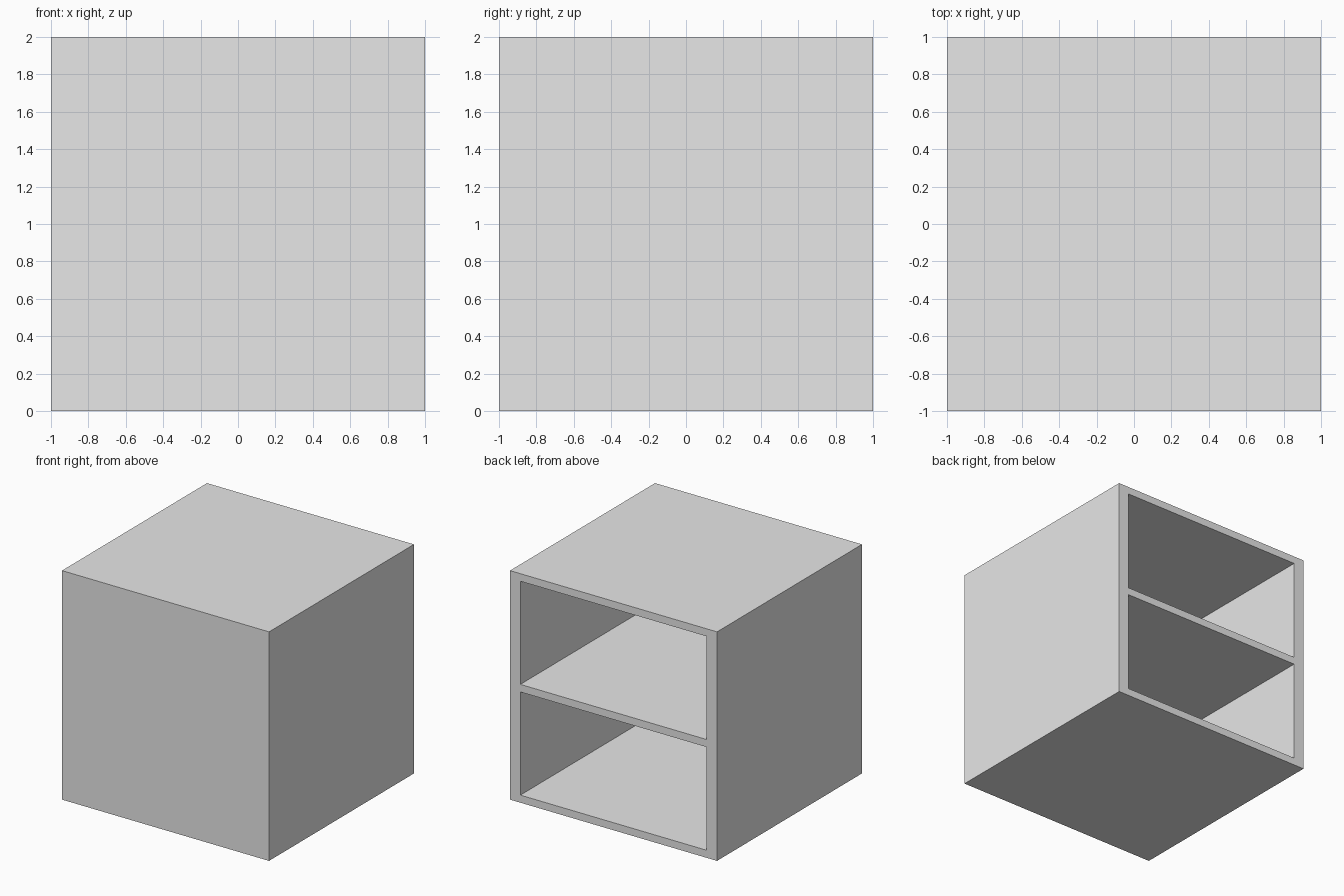
import bpy
import bmesh
from mathutils import Vector

SIDE = 0.1       # side wall thickness
BOARD = 0.066    # top, shelf and floor thickness
DEPTH = 1.92     # depth of each compartment
OPENING = (2 - 3 * BOARD) / 2

default_cube = bpy.data.objects.get("Cube")
if default_cube:
    bpy.data.objects.remove(default_cube, do_unlink=True)

# Plain grey finish
grey = bpy.data.materials.new("light_grey")
grey.use_nodes = True
colour = (0.8, 0.8, 0.8, 1)
grey.diffuse_color = colour
grey.node_tree.nodes["Principled BSDF"].inputs["Base Color"].default_value = colour

# Solid cube standing on the ground
bm = bmesh.new()
bmesh.ops.create_cube(bm, size=2)
bmesh.ops.translate(bm, verts=bm.verts, vec=(0, 0, 1))


def back_faces():
    return [f for f in bm.faces if f.normal.y > 0.9]


# Cut the outline of the two openings into the back face only
bm.normal_update()
x_axis, z_axis = Vector((1, 0, 0)), Vector((0, 0, 1))
cuts = [(x_axis, SIDE - 1), (x_axis, 1 - SIDE)]
for level in range(2):
    low = BOARD + level * (OPENING + BOARD)
    cuts += [(z_axis, low), (z_axis, low + OPENING)]
for normal, distance in cuts:
    faces = back_faces()
    edges = {e for f in faces for e in f.edges}
    verts = {v for f in faces for v in f.verts}
    bmesh.ops.bisect_plane(bm, geom=[*faces, *edges, *verts],
                           plane_co=normal * distance, plane_no=normal)
    bm.normal_update()

# Push both openings inward to hollow out the compartments
openings = []
for f in back_faces():
    c = f.calc_center_median()
    if abs(c.x) < 0.5 and any(abs(c.z - BOARD - OPENING / 2 - i * (OPENING + BOARD)) < 0.05
                              for i in range(2)):
        openings.append(f)
pushed = bmesh.ops.extrude_discrete_faces(bm, faces=openings)["faces"]
for f in pushed:
    bmesh.ops.translate(bm, verts=f.verts, vec=(0, -DEPTH, 0))
bmesh.ops.recalc_face_normals(bm, faces=bm.faces)

mesh = bpy.data.meshes.new("cabinet_body")
bm.to_mesh(mesh)
bm.free()
mesh.materials.append(grey)
bpy.context.collection.objects.link(bpy.data.objects.new("cabinet_body", mesh))
